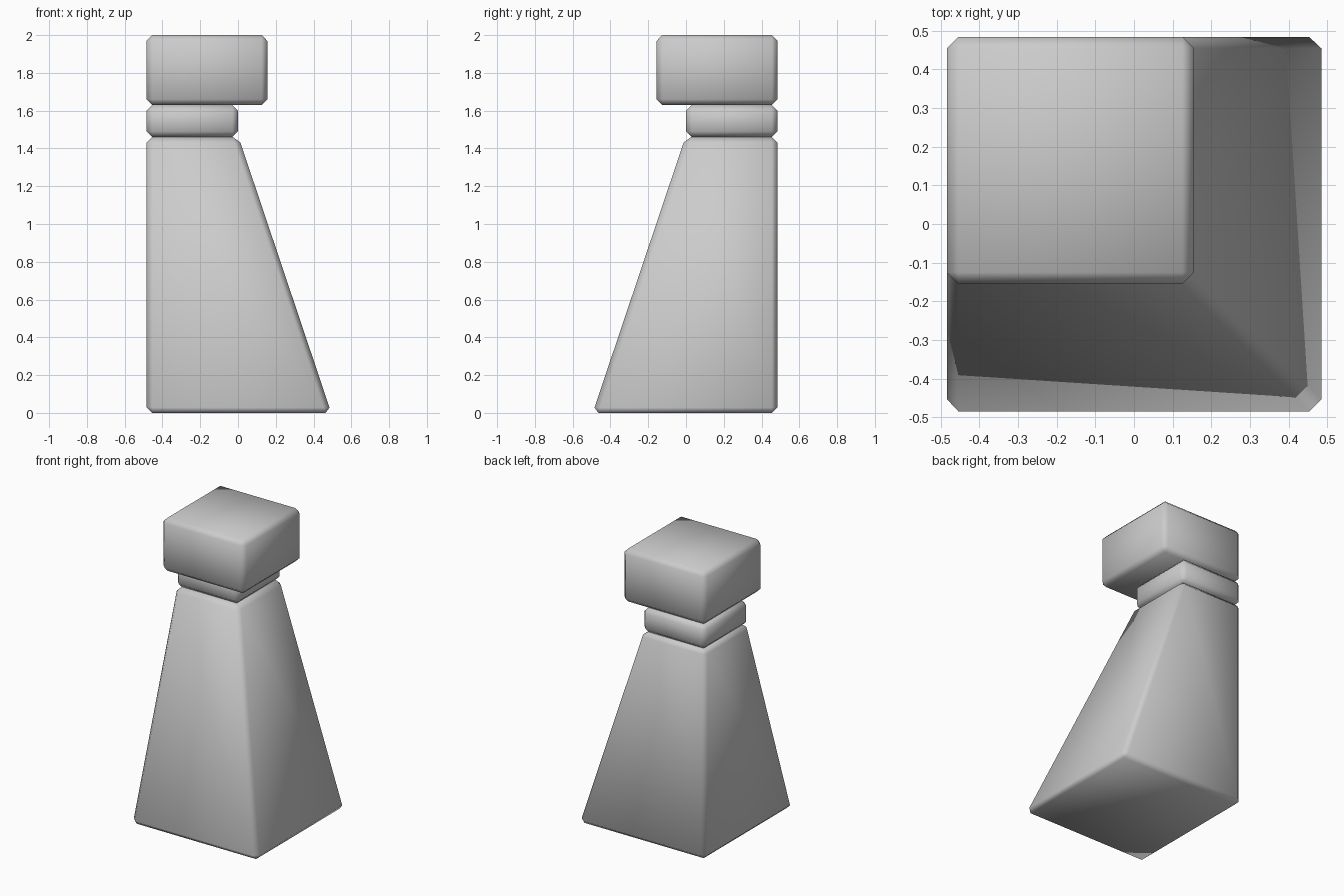
import bpy
import bmesh

# Remove the default cube
cube = bpy.data.objects.get("Cube")
if cube:
    bpy.data.objects.remove(cube, do_unlink=True)

# Single grey finish
GREY = (0.6, 0.6, 0.6, 1.0)
grey = bpy.data.materials.new("light grey")
grey.use_nodes = True
grey.diffuse_color = GREY
grey.node_tree.nodes["Principled BSDF"].inputs["Base Color"].default_value = GREY

CORNER = 0.484   # shared back corner: x = -CORNER, y = CORNER
CHAMFER = 0.03


def corner_block(name, z_low, z_high, reach_low, reach_high):
    """Chamfered block kept flush with the back corner; reach is its +x / -y extent."""
    bm = bmesh.new()
    bmesh.ops.create_cube(bm, size=2)
    for v in bm.verts:
        reach = reach_high if v.co.z > 0 else reach_low
        v.co.x = reach if v.co.x > 0 else -CORNER
        v.co.y = -reach if v.co.y < 0 else CORNER
        v.co.z = z_high if v.co.z > 0 else z_low
    bmesh.ops.bevel(bm, geom=bm.edges[:], offset=CHAMFER, segments=1,
                    affect='EDGES', clamp_overlap=True)
    bmesh.ops.recalc_face_normals(bm, faces=bm.faces[:])
    for f in bm.faces:
        f.smooth = True
    mesh = bpy.data.meshes.new(name)
    bm.to_mesh(mesh)
    bm.free()
    mesh.materials.append(grey)
    obj = bpy.data.objects.new(name, mesh)
    bpy.context.collection.objects.link(obj)
    return obj


# Tapered body, short neck and overhanging head
corner_block("body", 0.0, 1.46, 0.494, 0.003)
corner_block("neck", 1.46, 1.63, 0.0, 0.0)
corner_block("head", 1.63, 2.0, 0.155, 0.155)
